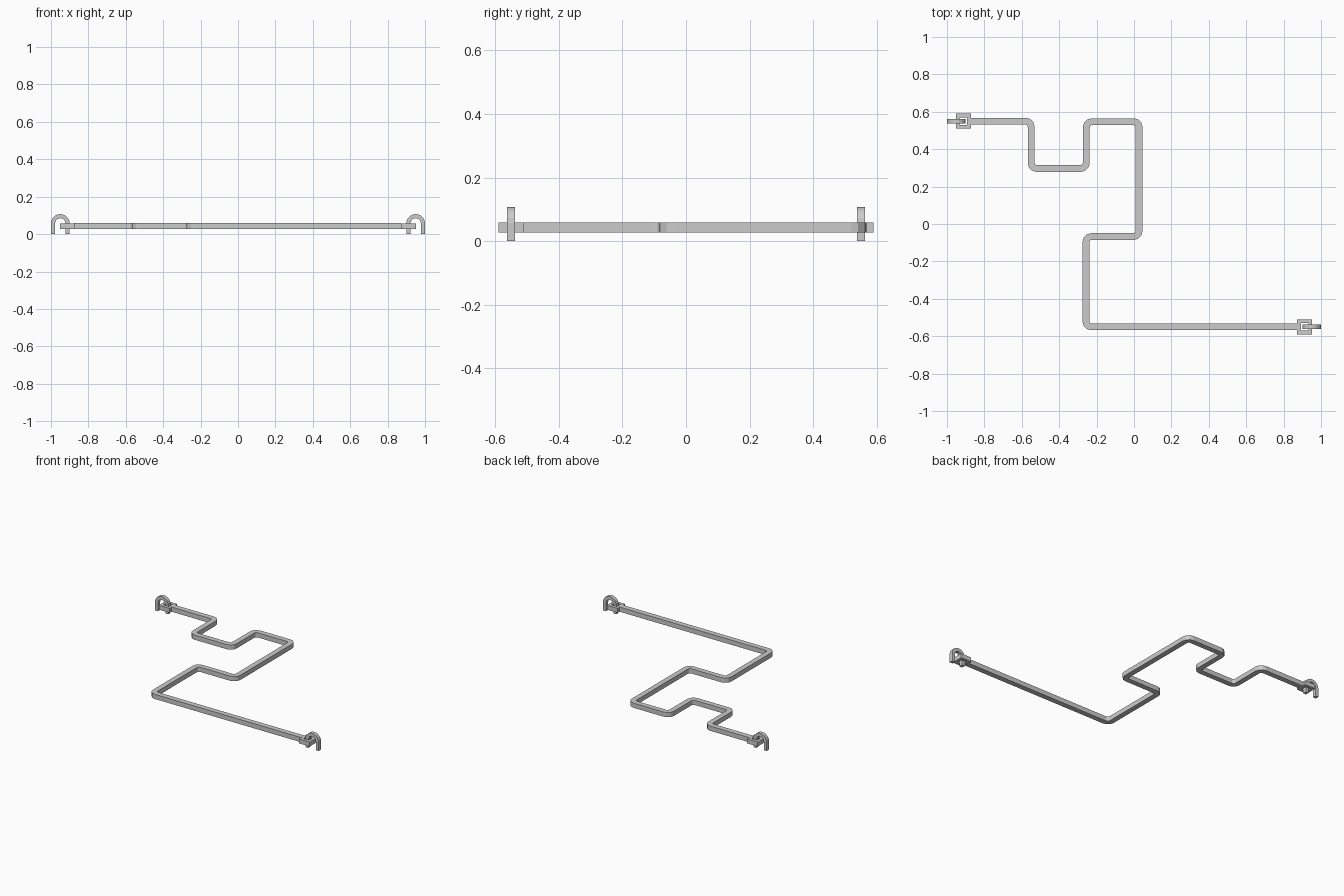
import bpy, bmesh
from math import sin, cos, pi
from mathutils import Vector

if "Cube" in bpy.data.objects:
    bpy.data.objects.remove(bpy.data.objects["Cube"])


def sweep(name, path, axis, width, depth, closed=False):
    """Sweep a rectangle along a planar path; axis is the plane normal."""
    bm = bmesh.new()
    axis, pts, n = Vector(axis), [Vector(p) for p in path], len(path)
    rings = []
    for i, p in enumerate(pts):
        a = (p - pts[i - 1]).normalized() if i or closed else None
        b = (pts[(i + 1) % n] - p).normalized() if i < n - 1 or closed else None
        a, b = a or b, b or a
        t = (a + b).normalized()
        side = axis.cross(t) * (width / 2 / max(t.dot(a), 0.3))
        up = axis * depth / 2
        rings.append([bm.verts.new(p + s * side + u * up)
                      for s, u in ((1, 1), (-1, 1), (-1, -1), (1, -1))])
    for i in range(n if closed else n - 1):
        r, q = rings[i], rings[(i + 1) % n]
        for k in range(4):
            bm.faces.new((r[k], r[(k + 1) % 4], q[(k + 1) % 4], q[k]))
    if not closed:
        bm.faces.new(rings[0])
        bm.faces.new(rings[-1][::-1])
    bmesh.ops.recalc_face_normals(bm, faces=bm.faces)
    mesh = bpy.data.meshes.new(name)
    bm.to_mesh(mesh)
    bm.free()
    ob = bpy.data.objects.new(name, mesh)
    bpy.context.collection.objects.link(ob)
    return ob


def rounded(corners, r, steps=3):
    """Round the inner corners of a polyline with right angles."""
    out = [corners[0]]
    for a, p, b in zip(corners, corners[1:], corners[2:]):
        u, v = (a - p).normalized(), (b - p).normalized()
        c = p + (u + v) * r
        for k in range(steps + 1):
            t = k / steps * pi / 2
            out.append(c - v * r * cos(t) - u * r * sin(t))
    return out + [corners[-1]]


# bent rod
Z = 0.043
xy = [(-0.876, 0.55), (-0.55, 0.55), (-0.55, 0.297), (-0.255, 0.297), (-0.255, 0.547),
      (0.027, 0.547), (0.027, -0.067), (-0.257, -0.067), (-0.257, -0.55), (0.872, -0.55)]
sweep("bent_rod", rounded([Vector((x, y, Z)) for x, y in xy], 0.03), (0, 0, 1), 0.036, 0.032)

for label, s, y in (("left", -1, 0.55), ("right", 1, -0.55)):
    # square eye at the end of the rod
    cx, h = s * 0.912, 0.03
    sweep(label + "_eye", [(cx + i * h, y + j * h, Z) for i, j in ((-1, -1), (1, -1), (1, 1), (-1, 1))],
          (0, 0, 1), 0.02, 0.03, closed=True)
    # staple hook arching through the eye
    mid, r, zc = s * 0.95, 0.039, 0.057
    arch = [(mid + r * cos(pi * k / 10), y, zc + r * sin(pi * k / 10)) for k in range(11)]
    sweep(label + "_staple", [(mid + r, y, 0)] + arch + [(mid - r, y, 0)], (0, 1, 0), 0.022, 0.025)
